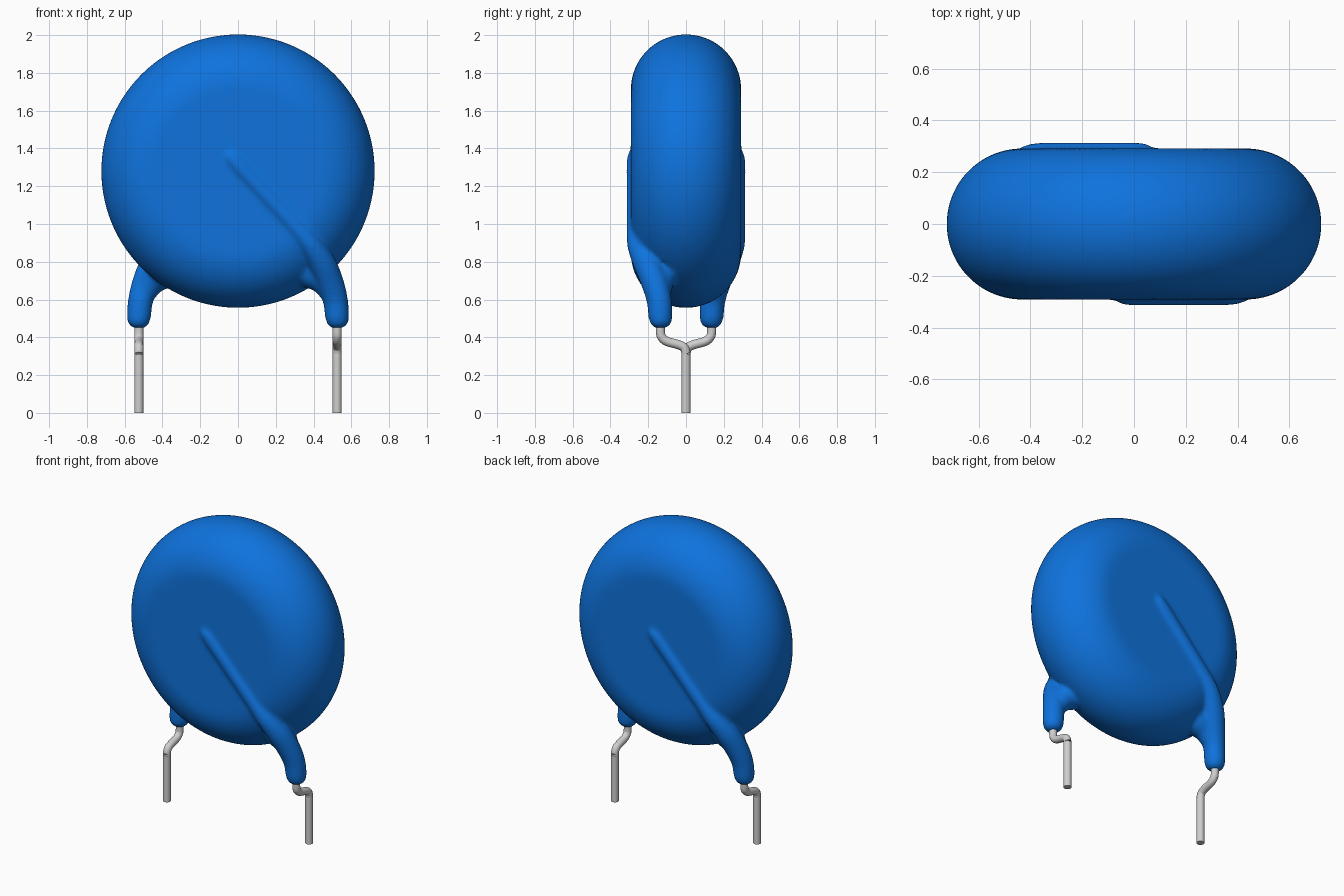
import bpy, bmesh, math
from mathutils import Vector

cube = bpy.data.objects.get("Cube")
if cube:
    bpy.data.objects.remove(cube, do_unlink=True)


def material(name, color, rough):
    m = bpy.data.materials.new(name)
    m.use_nodes = True
    m.diffuse_color = (*color, 1)
    bsdf = m.node_tree.nodes["Principled BSDF"]
    bsdf.inputs["Base Color"].default_value = (*color, 1)
    bsdf.inputs["Roughness"].default_value = rough
    return m


blue = material("blue coating", (0.0045, 0.17, 0.72), 0.4)
metal = material("tinned wire", (0.62, 0.62, 0.62), 0.4)


def smooth_path(pts, steps=6):
    """Catmull-Rom through (x, y, z, radius) points."""
    p = [Vector(q) for q in pts]
    p = [2 * p[0] - p[1]] + p + [2 * p[-1] - p[-2]]
    out = []
    for i in range(1, len(p) - 2):
        a, b, c, d = p[i - 1:i + 3]
        for s in range(steps):
            t = s / steps
            out.append(0.5 * (2 * b + (c - a) * t + (2 * a - 5 * b + 4 * c - d) * t ** 2
                              + (3 * b - a - 3 * c + d) * t ** 3))
    return out + [p[-2]]


def bridge(bm, rings):
    """Skin a list of vertex rings and cap both ends."""
    n = len(rings[0])
    for a, b in zip(rings, rings[1:]):
        for j in range(n):
            bm.faces.new((a[j], a[(j + 1) % n], b[(j + 1) % n], b[j]))
    bm.faces.new(rings[0][::-1])
    bm.faces.new(rings[-1])


def sweep(bm, pts, side, ref, n=20):
    """Round tube along a path; side = -1 turns it half a turn about z."""
    path = smooth_path([(side * x, side * y, z, r) for x, y, z, r in pts])
    rings = []
    for i, p in enumerate(path):
        t = (path[min(i + 1, len(path) - 1)] - path[max(i - 1, 0)]).to_3d().normalized()
        u = (ref - t * ref.dot(t)).normalized()
        v = t.cross(u)
        ring = []
        for j in range(n):
            a = math.tau * j / n
            ring.append(bm.verts.new(p.to_3d() + p.w * (u * math.cos(a) + v * math.sin(a))))
        rings.append(ring)
    bridge(bm, rings)


def finish(bm, name, mat):
    bmesh.ops.recalc_face_normals(bm, faces=bm.faces)
    mesh = bpy.data.meshes.new(name)
    bm.to_mesh(mesh)
    bm.free()
    mesh.materials.append(mat)
    ob = bpy.data.objects.new(name, mesh)
    bpy.context.scene.collection.objects.link(ob)
    return ob


# Coated body: disc with a fully rounded rim
FLAT, HALF, CZ = 0.432, 0.292, 1.28
bm = bmesh.new()
rings = []
for i in range(33):
    a = math.pi * i / 32
    r, y = FLAT + HALF * math.sin(a), -HALF * math.cos(a)
    rings.append([bm.verts.new((r * math.cos(math.tau * j / 128), y,
                                CZ + r * math.sin(math.tau * j / 128))) for j in range(128)])
bridge(bm, rings)

# Coated leg that runs up into a wire ridge on the face, and the web inside it
leg = [(0.525, -0.135, 0.45, 0.03), (0.525, -0.135, 0.465, 0.05), (0.525, -0.135, 0.50, 0.063),
       (0.515, -0.143, 0.60, 0.067), (0.485, -0.170, 0.70, 0.072), (0.442, -0.212, 0.80, 0.072),
       (0.385, -0.252, 0.89, 0.060), (0.30, -0.266, 0.99, 0.050), (0.12, -0.267, 1.185, 0.049),
       (-0.02, -0.267, 1.335, 0.048), (-0.06, -0.262, 1.38, 0.035)]
web = [(0.50, -0.14, 0.62, 0.055), (0.45, -0.135, 0.70, 0.075), (0.385, -0.12, 0.755, 0.095),
       (0.34, -0.10, 0.82, 0.10)]
for side in (1, -1):
    sweep(bm, leg, side, Vector((0, 1, 0)))
    sweep(bm, web, side, Vector((0, 1, 0)))
body = finish(bm, "coated_disc_body", blue)

# Melt the coating into one skin with soft joints
remesh = body.modifiers.new("fuse", 'REMESH')
remesh.mode = 'VOXEL'
remesh.voxel_size = 0.011
remesh.use_smooth_shade = True
soften = body.modifiers.new("soften", 'SMOOTH')
soften.factor = 0.5
soften.iterations = 14

# Bare wires, kinked back to the centre plane
R = 0.024
wire = [(0.525, -0.135, 0.52, R), (0.525, -0.135, 0.43, R), (0.525, -0.127, 0.400, R),
        (0.525, -0.100, 0.378, R), (0.525, -0.040, 0.361, R), (0.525, -0.010, 0.345, R),
        (0.525, 0, 0.315, R), (0.525, 0, 0.28, R), (0.525, 0, 0, R)]
for side, name in ((1, "left_wire_lead"), (-1, "right_wire_lead")):
    bm = bmesh.new()
    sweep(bm, wire, side, Vector((1, 0, 0)))
    ob = finish(bm, name, metal)
    for f in ob.data.polygons:
        f.use_smooth = len(f.vertices) == 4
